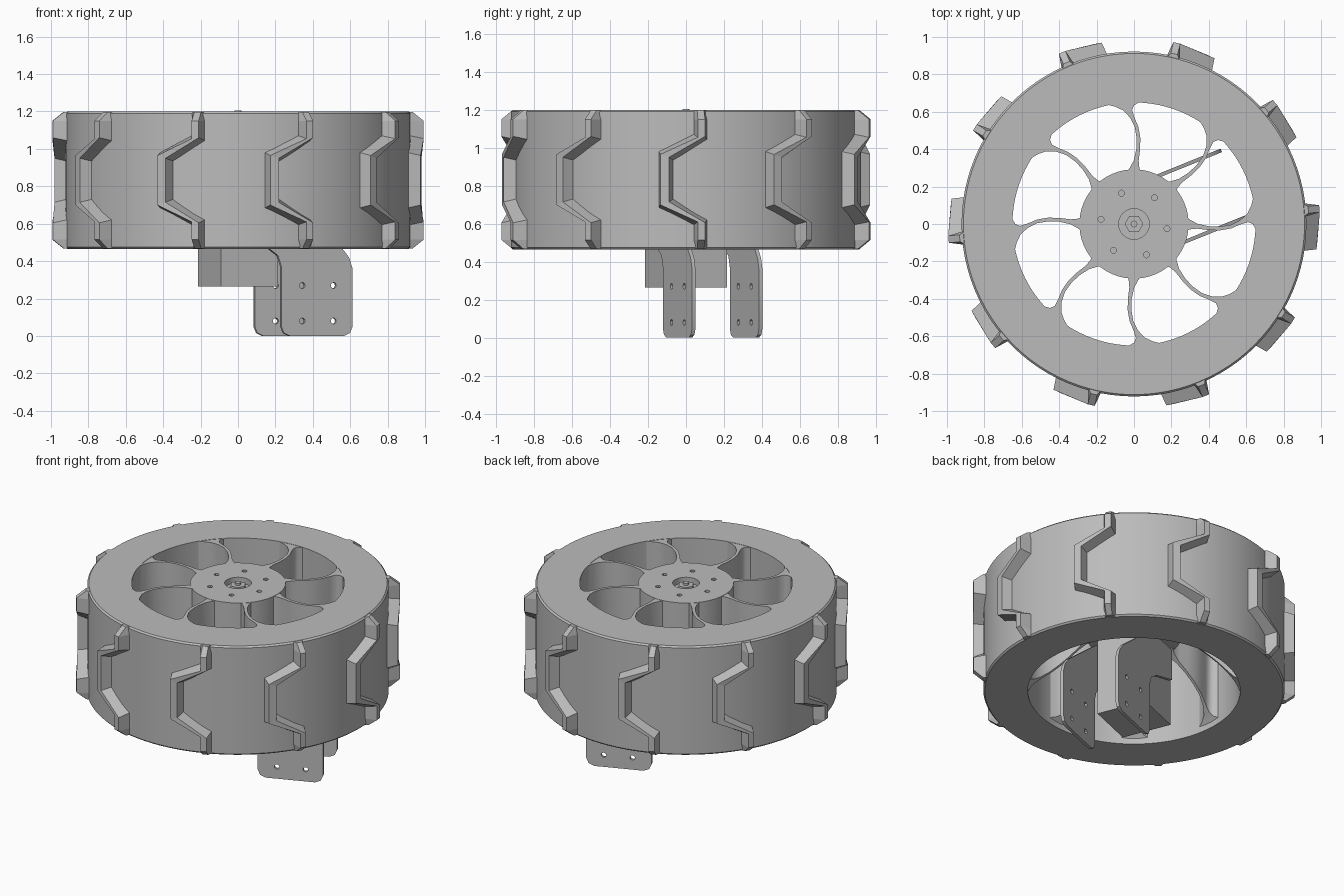
import bpy, bmesh
from math import sin, cos, pi, radians
from mathutils import Matrix, Vector

cube = bpy.data.objects.get("Cube")
if cube:
    bpy.data.objects.remove(cube, do_unlink=True)

grey = bpy.data.materials.new("plain_grey")
grey.use_nodes = True
tone = (0.5, 0.5, 0.5, 1)
grey.diffuse_color = tone
grey.node_tree.nodes["Principled BSDF"].inputs["Base Color"].default_value = tone

BOTTOM, TOP = 0.465, 1.2
MID = (BOTTOM + TOP) / 2
TILT = Matrix.Rotation(radians(22), 4, 'Z')   # direction of the motor bracket


def polar(r, deg, z):
    a = radians(deg)
    return Vector((r * cos(a), r * sin(a), z))


def loft(name, loops, closed=False):
    """Skin a list of equal loops; cap the ends unless the loops form a ring."""
    bm = bmesh.new()
    rings = [[bm.verts.new(p) for p in loop] for loop in loops]
    pairs = list(zip(rings, rings[1:]))
    if closed:
        pairs.append((rings[-1], rings[0]))
    else:
        bm.faces.new(rings[0])
        bm.faces.new(rings[-1])
    for a, b in pairs:
        for i in range(len(a)):
            j = (i + 1) % len(a)
            bm.faces.new((a[i], a[j], b[j], b[i]))
    bmesh.ops.recalc_face_normals(bm, faces=bm.faces)
    mesh = bpy.data.meshes.new(name)
    bm.to_mesh(mesh)
    bm.free()
    mesh.materials.append(grey)
    obj = bpy.data.objects.new(name, mesh)
    bpy.context.collection.objects.link(obj)
    return obj


def smooth(obj, angle=30):
    bpy.ops.object.select_all(action='DESELECT')
    obj.select_set(True)
    bpy.context.view_layer.objects.active = obj
    bpy.ops.object.shade_smooth_by_angle(angle=radians(angle))


def revolve(name, profile, steps=96):
    obj = loft(name, [[polar(r, 360 * k / steps, z) for r, z in profile]
                      for k in range(steps)], closed=True)
    smooth(obj)
    return obj


def prism(name, r, low, high, sides, at=(0, 0)):
    ring = [polar(r, 360 * k / sides, 0) + Vector((*at, 0)) for k in range(sides)]
    return loft(name, [[p + Vector((0, 0, z)) for p in ring] for z in (low, high)])


def drill(obj, cutters):
    for c in cutters:
        c.hide_render = True
        mod = obj.modifiers.new("hole", 'BOOLEAN')
        mod.operation = 'DIFFERENCE'
        mod.solver = 'EXACT'
        mod.object = c
        bpy.context.view_layer.objects.active = obj
        bpy.ops.object.modifier_apply(modifier=mod.name)
        bpy.data.objects.remove(c, do_unlink=True)


# Tyre: a thick ring with slightly broken outer corners
revolve("tyre", [(0.65, BOTTOM), (0.912, BOTTOM), (0.922, BOTTOM + 0.01),
                 (0.922, TOP - 0.01), (0.912, TOP), (0.65, TOP)])

# Tread lugs: bracket-shaped blocks with bevelled sides, mirrored about mid height
# each station: height and angle of the two edges, outer radius, bevel drop
upper = [(1.198, 2.2, 1.198, 7.2, 0.935, 0), (1.15, 2.2, 1.15, 7.2, 0.995, 0),
         (1.075, 2.2, 1.04, 7.2, 0.995, 0.02), (0.985, -9.3, 0.93, -3.8, 0.985, 0.02)]
stations = [(s, *u) for s, half in ((1, upper), (-1, upper[::-1])) for u in half]
loops = []
for s, z1, a1, z2, a2, r, drop in stations:
    loops.append([polar(rad, ang, MID + s * (z - MID)) for rad, ang, z in (
        (0.9, a1, z1), (r, a1 + 1.4, z1 - drop),
        (r, a2 - 1.4, z2 + drop), (0.9, a2, z2))])
lug = loft("tread_lug", loops)
for k in range(10):
    part = lug if k == 0 else lug.copy()
    part.name = f"tread_lug_{k + 1}"
    part.rotation_euler.z = k * pi / 5
    if k:
        bpy.context.collection.objects.link(part)

# Spokes: thin curved blades, flared at the hub and the tyre
blade = [(0.27, 0, 0.045), (0.3, -0.5, 0.026), (0.34, -2, 0.013), (0.4, -3.2, 0.01),
         (0.46, -3, 0.01), (0.52, -1.5, 0.01), (0.57, 1, 0.012),
         (0.61, 3.2, 0.024), (0.635, 4.5, 0.05), (0.66, 5, 0.1)]
loops = []
for r, ang, half in blade:
    swing = half / r * 180 / pi
    low = 0.85 - 0.35 * (r - 0.27) / 0.39
    loops.append([polar(r, ang + side * swing, z) for side, z in (
        (-1, TOP - 0.002), (1, TOP - 0.002), (1, low), (-1, low))])
spoke = loft("spoke", loops)
smooth(spoke, 40)
for k in range(8):
    part = spoke if k == 0 else spoke.copy()
    part.name = f"spoke_{k + 1}"
    part.rotation_euler.z = k * pi / 4
    if k:
        bpy.context.collection.objects.link(part)

# Hub with bolt holes and a sunken axle nut
hub = prism("hub", 0.292, 0.85, TOP, 64)
cutters = [prism("centre_cutter", 0.082, 1.16, 1.3, 32)]
for k in range(6):
    p = polar(0.178, 60 * k - 8, 0)
    cutters.append(prism("bolt_cutter", 0.016, 1.1, 1.3, 12, (p.x, p.y)))
drill(hub, cutters)
smooth(hub)
prism("axle_nut", 0.05, 1.15, 1.19, 6)
smooth(prism("axle_tip", 0.018, 1.15, 1.205, 16))

# Motor: square body below the hub
body = prism("motor_body", 0.165 * 2 ** 0.5, 0.265, 0.8, 4)
body.matrix_world = TILT @ Matrix.Rotation(pi / 4, 4, 'Z')
smooth(prism("motor_shaft", 0.06, 0.79, 0.87, 24))

# Bracket plates: drilled pads with an arm sweeping up beside the motor
outline = [(0.22, 0), (0.53, 0), (0.565, 0.015), (0.58, 0.05), (0.58, 0.36),
           (0.56, 0.42), (0.51, 0.48), (0.15, 0.76), (-0.12, 0.76), (-0.12, 0.55),
           (0.08, 0.48), (0.15, 0.43), (0.17, 0.37), (0.17, 0.05), (0.185, 0.015)]
for side, label in ((-1, "front"), (1, "rear")):
    v = 0.19 * side
    plate = loft(f"{label}_bracket_plate",
                 [[(u, v + d, z) for u, z in outline] for d in (-0.01, 0.01)])
    holes = []
    for u in (0.29, 0.47):
        for z in (0.08, 0.27):
            c = prism("plate_cutter", 0.016, -0.05, 0.05, 12)
            c.matrix_world = Matrix.Translation((u, v, z)) @ Matrix.Rotation(pi / 2, 4, 'X')
            holes.append(c)
    bpy.context.view_layer.update()
    drill(plate, holes)
    smooth(plate)
    plate.matrix_world = TILT
